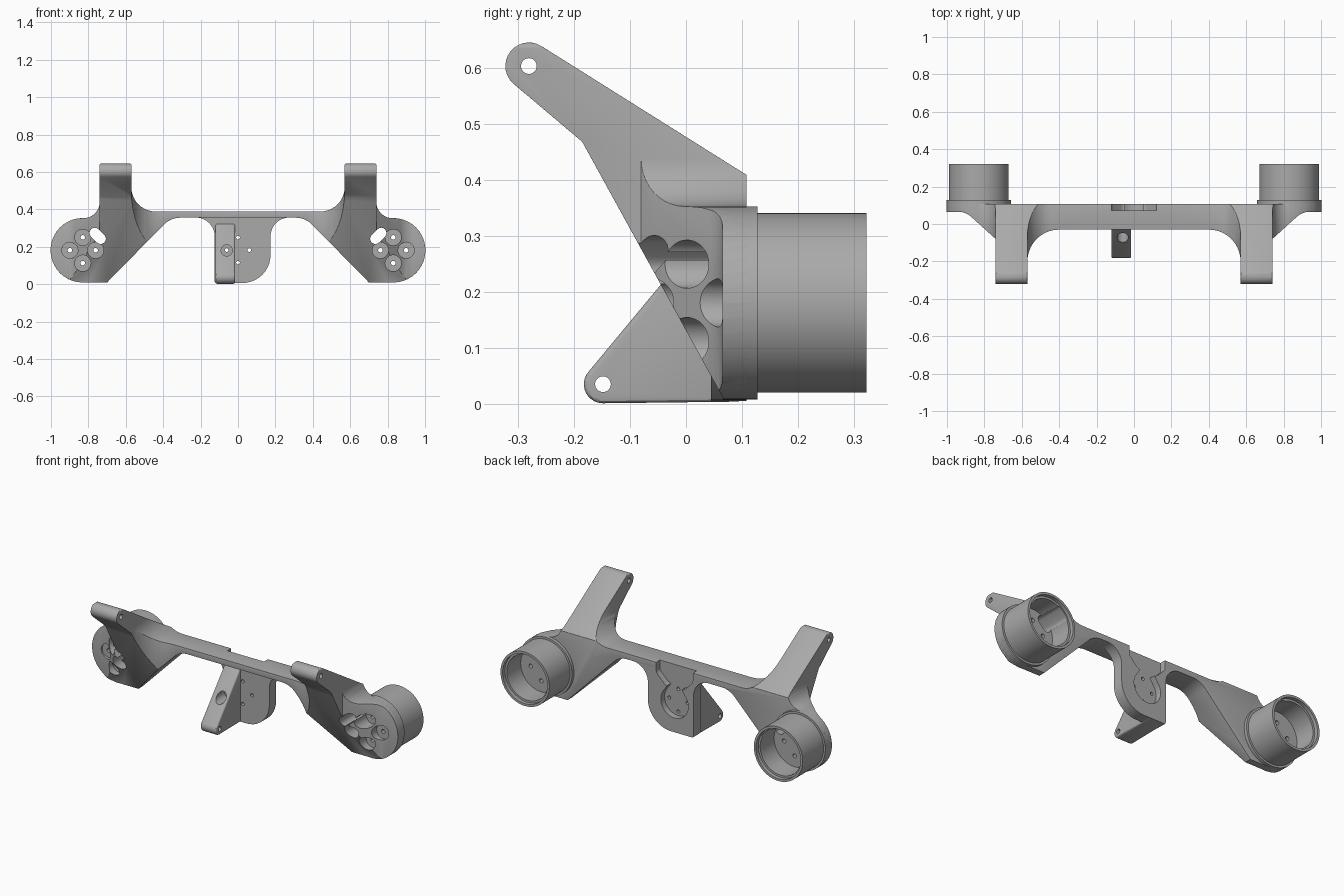
import bpy, bmesh, math
from mathutils import Vector

cube = bpy.data.objects.get("Cube")
if cube:
    bpy.data.objects.remove(cube, do_unlink=True)

metal = bpy.data.materials.new("satin grey")
metal.use_nodes = True
GREY = (0.4, 0.4, 0.4, 1)
metal.diffuse_color = GREY
metal.node_tree.nodes["Principled BSDF"].inputs["Base Color"].default_value = GREY


def arc(cx, cy, r, start, end, n=14):
    angles = [math.radians(start + (end - start) * i / n) for i in range(n + 1)]
    return [(cx + r * math.cos(a), cy + r * math.sin(a)) for a in angles]


def rounded(corners, steps=10):
    """Turn (x, y, radius) corners into an outline with true fillets."""
    out = []
    for i, c in enumerate(corners):
        p = Vector(c[:2])
        r = c[2] if len(c) > 2 else 0
        if r == 0:
            out.append(tuple(p))
            continue
        u = (Vector(corners[i - 1][:2]) - p).normalized()
        v = (Vector(corners[(i + 1) % len(corners)][:2]) - p).normalized()
        half = u.angle(v) / 2
        centre = p + (u + v).normalized() * (r / math.sin(half))
        a = p + u * (r / math.tan(half)) - centre
        b = p + v * (r / math.tan(half)) - centre
        turn = a.angle_signed(b)
        for k in range(steps + 1):
            t = -turn * k / steps
            q = Vector((a.x * math.cos(t) - a.y * math.sin(t),
                        a.x * math.sin(t) + a.y * math.cos(t))) + centre
            out.append(tuple(q))
    return out


def symmetric(corners):
    return corners + [(-c[0],) + tuple(c[1:]) for c in reversed(corners)]


def prism(name, outline, axis, lo, hi):
    """Extrude an outline along an axis; outline holds the other two axes in order."""
    place = {"x": lambda p, d: (d, p[0], p[1]),
             "y": lambda p, d: (p[0], d, p[1]),
             "z": lambda p, d: (p[0], p[1], d)}[axis]
    bm = bmesh.new()
    rings = [[bm.verts.new(place(p, d)) for p in outline] for d in (lo, hi)]
    bm.faces.new(rings[0])
    bm.faces.new(rings[1])
    n = len(outline)
    for i in range(n):
        j = (i + 1) % n
        bm.faces.new((rings[0][i], rings[0][j], rings[1][j], rings[1][i]))
    bmesh.ops.remove_doubles(bm, verts=bm.verts, dist=1e-5)
    bmesh.ops.recalc_face_normals(bm, faces=bm.faces)
    mesh = bpy.data.meshes.new(name)
    bm.to_mesh(mesh)
    bm.free()
    mesh.materials.append(metal)
    obj = bpy.data.objects.new(name, mesh)
    bpy.context.collection.objects.link(obj)
    return obj


def rod(name, axis, cx, cy, r, lo, hi, n=32):
    return prism(name, arc(cx, cy, r, 0, 360 - 360 / n, n - 1), axis, lo, hi)


def apply(obj, mod):
    bpy.context.view_layer.objects.active = obj
    bpy.ops.object.modifier_apply(modifier=mod.name)


def combine(obj, tool, operation):
    mod = obj.modifiers.new("combine", "BOOLEAN")
    mod.operation, mod.object, mod.solver = operation, tool, "EXACT"
    apply(obj, mod)
    bpy.data.objects.remove(tool, do_unlink=True)


def soften(obj, width):
    mod = obj.modifiers.new("soften", "BEVEL")
    mod.width, mod.segments, mod.limit_method = width, 3, "ANGLE"
    mod.angle_limit = math.radians(40)
    apply(obj, mod)


# Crossbeam with arms and horns: three outlines intersected
front = symmetric([(0.57, 0.388, 0.13), (0.57, 0.645, 0.01), (0.74, 0.645, 0.01),
                   (0.74, 0.353, 0.085), (1.002, 0.353, 0.171), (1.002, 0.009, 0.171),
                   (0.7, 0.009), (0.36, 0.355, 0.12)])
top = symmetric([(1.05, 0.108), (1.05, 0.065), (0.9, 0.065, 0.1), (0.74, -0.08),
                 (0.74, -0.34), (0.57, -0.34), (0.57, -0.03, 0.17)])
side = arc(-0.28, 0.603, 0.042, 58, 225)
side += rounded([(-0.185, 0.468), (0.068, 0.008), (0.068, -0.02), (0.108, -0.02),
                 (0.108, 0.409)])
frame = prism("mounting_frame", rounded(front), "y", -0.4, 0.4)
combine(frame, prism("top_outline", rounded(top), "z", -0.1, 0.8), "INTERSECT")
combine(frame, prism("side_outline", side, "x", -1.1, 1.1), "INTERSECT")
soften(frame, 0.008)

# Centre plate flaring into the beam
plate = rounded([(-0.125, 0.006, 0.01), (0.174, 0.006, 0.15), (0.174, 0.356, 0.1),
                 (0.3, 0.356), (0.3, 0.37), (-0.25, 0.37), (-0.25, 0.356),
                 (-0.125, 0.356, 0.1)])
combine(frame, prism("centre_plate", plate, "y", 0.045, 0.108), "UNION")

# Forward lug on the centre plate
lug_side = [(0.1, 0.005), (0.1, 0.34), (0.06, 0.34)] + arc(-0.148, 0.036, 0.034, 140, 270)
lug = prism("front_lug", lug_side, "x", -0.12, -0.016)
soften(lug, 0.008)
combine(frame, lug, "UNION")
combine(frame, rod("lug_recess", "y", -0.06, 0.18, 0.03, -0.3, 0.0), "DIFFERENCE")
combine(frame, rod("lug_pin", "x", -0.148, 0.036, 0.014, -0.3, 0.1), "DIFFERENCE")

# Keyhole pocket in the back of the plate, with its four screw holes
pocket = arc(0, 0.18, 0.09, 140, 400, 24)
pocket += rounded([(0.06, 0.27, 0.03), (0.12, 0.33, 0.03), (0.12, 0.42),
                   (-0.12, 0.42), (-0.12, 0.33, 0.03), (-0.06, 0.27, 0.03)], 5)
combine(frame, prism("pocket", pocket, "y", 0.072, 0.2), "DIFFERENCE")
CROSS = ((1, 0), (0, 1), (-1, 0), (0, -1))
for dx, dz in CROSS:
    hole = rod("plate_hole", "y", dx * 0.06, 0.182 + dz * 0.067, 0.01, -0.3, 0.3, 16)
    combine(frame, hole, "DIFFERENCE")

# Horn pin holes
combine(frame, rod("horn_pin", "x", -0.28, 0.603, 0.014, -1, 1), "DIFFERENCE")

# Round housings: flange, cup, bore, screw recesses and cable slot
for s in (1, -1):
    x, z = s * 0.83, 0.181
    combine(frame, rod("flange", "y", x, z, 0.172, 0.066, 0.127, 72), "UNION")
    combine(frame, rod("cup", "y", x, z, 0.16, 0.1, 0.322, 72), "UNION")
    combine(frame, rod("bore", "y", x, z, 0.134, 0.17, 0.4, 64), "DIFFERENCE")
    combine(frame, rod("lip", "y", x, z, 0.146, 0.3, 0.4, 64), "DIFFERENCE")
    for dx, dz in CROSS:
        hx, hz = x + dx * 0.069, z + dz * 0.069
        combine(frame, rod("recess", "y", hx, hz, 0.043, -0.3, 0.075), "DIFFERENCE")
        combine(frame, rod("screw", "y", hx, hz, 0.012, 0, 0.4, 16), "DIFFERENCE")
    slot = arc(0.022, 0, 0.028, -90, 90, 8) + arc(-0.022, 0, 0.028, 90, 270, 8)
    c = math.sqrt(0.5)
    slot = [(s * (0.75 + c * (u - v)), 0.258 + c * (u + v)) for u, v in slot]
    combine(frame, prism("slot", slot, "y", -0.3, 0.4), "DIFFERENCE")

bpy.ops.object.select_all(action="DESELECT")
frame.select_set(True)
bpy.context.view_layer.objects.active = frame
bpy.ops.object.shade_smooth_by_angle(angle=math.radians(30))
